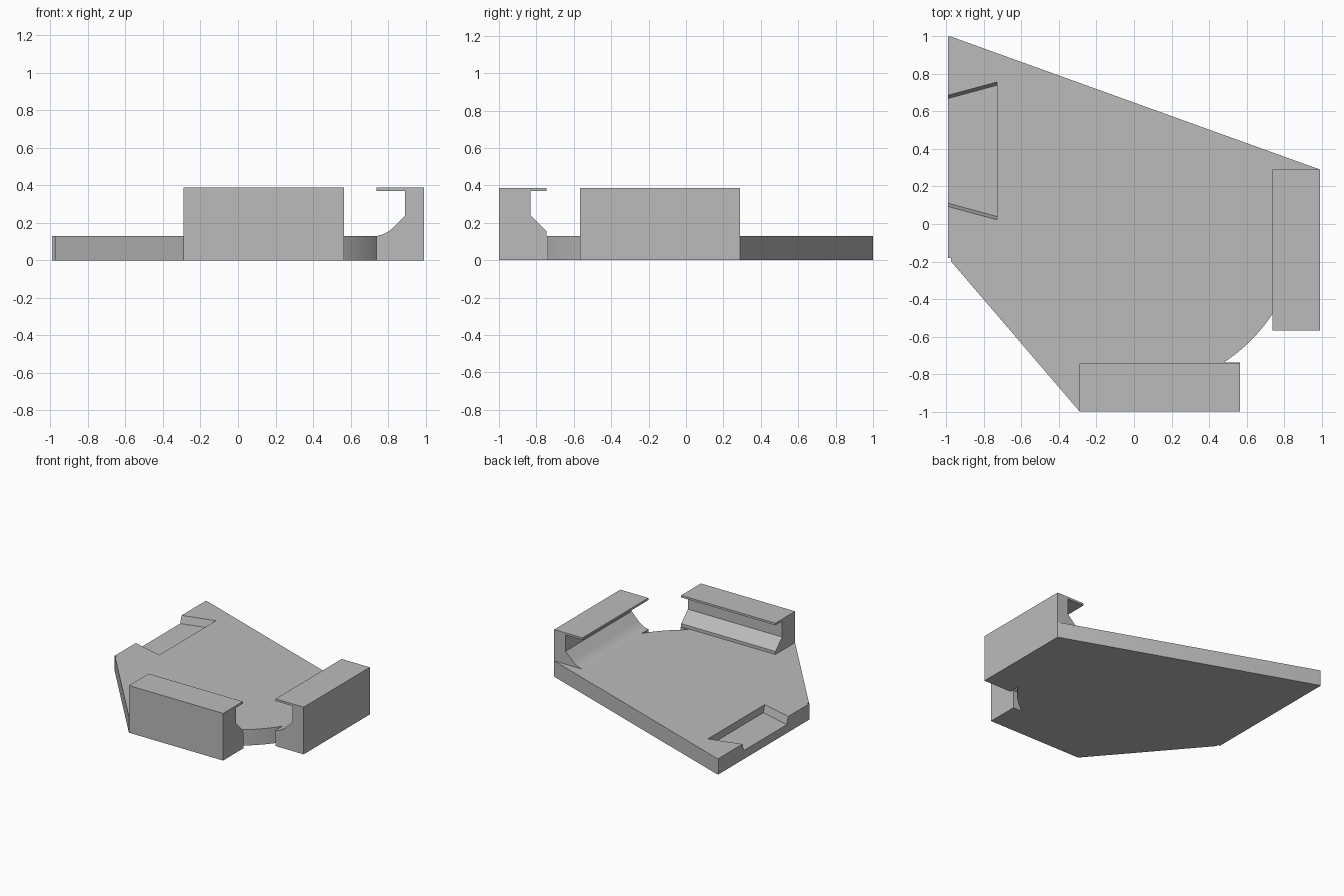
import bpy, bmesh, math
from mathutils import Vector

cube = bpy.data.objects.get("Cube")
if cube:
    bpy.data.objects.remove(cube, do_unlink=True)

grey = bpy.data.materials.new("plain grey")
grey.use_nodes = True
grey.diffuse_color = (0.5, 0.5, 0.5, 1)
grey.node_tree.nodes["Principled BSDF"].inputs["Base Color"].default_value = grey.diffuse_color


def loft(name, start, end):
    """Solid between two matching outlines, with flat caps."""
    bm = bmesh.new()
    a = [bm.verts.new(p) for p in start]
    b = [bm.verts.new(p) for p in end]
    bm.faces.new(a)
    bm.faces.new(b[::-1])
    for i in range(len(a)):
        j = (i + 1) % len(a)
        bm.faces.new((a[j], a[i], b[i], b[j]))
    bmesh.ops.recalc_face_normals(bm, faces=bm.faces)
    mesh = bpy.data.meshes.new(name)
    bm.to_mesh(mesh)
    bm.free()
    mesh.materials.append(grey)
    obj = bpy.data.objects.new(name, mesh)
    bpy.context.collection.objects.link(obj)
    return obj


def smooth(obj):
    bpy.ops.object.select_all(action='DESELECT')
    obj.select_set(True)
    bpy.context.view_layer.objects.active = obj
    bpy.ops.object.shade_smooth_by_angle(angle=math.radians(30))


EDGE = 0.993      # outer side of the model in x
INNER = 0.738     # inner side of both rails
PLATE = 0.13      # plate thickness
TOP = 0.387       # rail height
LIP = 0.37        # underside of the rail lip

# Base plate: slanted sides and a rounded corner between the rails
radius = 0.88
a0 = -math.acos(INNER / radius)
a1 = -math.pi / 2 - a0
arc = [(radius * math.cos(a0 + (a1 - a0) * i / 16),
        radius * math.sin(a0 + (a1 - a0) * i / 16)) for i in range(17)]
outline = [(-EDGE, 1), (-EDGE, -0.18), (-0.975, -0.18), (-0.975, -0.2),
           (-0.29, -1), (-0.29, -INNER)] + arc[::-1] + \
          [(INNER, 0.29), (EDGE, 0.29), (-0.978, 1)]
plate = loft("base_plate", [(x, y, 0) for x, y in outline],
             [(x, y, PLATE) for x, y in outline])


# Dovetail pocket in the left edge of the plate
def pocket(z, grow):
    return [(-0.73, 0.04 - grow, z), (-0.73, 0.74 + grow, z),
            (-1.1, 0.64 + grow, z), (-1.1, 0.14 - grow, z)]


cutter = loft("pocket_cutter", pocket(0.07, 0), pocket(0.19, 0.035))
cutter.hide_render = True
cut = plate.modifiers.new("pocket", 'BOOLEAN')
cut.operation = 'DIFFERENCE'
cut.solver = 'EXACT'
cut.object = cutter
bpy.context.view_layer.objects.active = plate
bpy.ops.object.modifier_apply(modifier=cut.name)
bpy.data.objects.remove(cutter, do_unlink=True)
smooth(plate)

# Right rail: thin wall with a filleted foot
p0, p1, p2 = Vector((0.83, 0.177)), Vector((0.79, 0.137)), Vector((INNER, PLATE))
fillet = [p0 * (1 - t) ** 2 + p1 * 2 * t * (1 - t) + p2 * t * t
          for t in (i / 8 for i in range(9))]
profile = [(EDGE, 0), (EDGE, TOP), (INNER, TOP), (INNER, LIP),
           (0.89, LIP), (0.89, 0.237)] + [tuple(p) for p in fillet] + [(INNER, 0)]
rail = loft("right_rail", [(x, -0.567, z) for x, z in profile],
            [(x, 0.29, z) for x, z in profile])
smooth(rail)

# Front rail: thicker wall with a straight sloping foot
profile = [(-1, 0), (-1, TOP), (-0.745, TOP), (-0.745, LIP), (-0.832, LIP),
           (-0.832, 0.24), (-0.745, 0.155), (-0.745, PLATE),
           (-INNER, PLATE), (-INNER, 0)]
loft("front_rail", [(-0.29, y, z) for y, z in profile],
     [(0.565, y, z) for y, z in profile])
